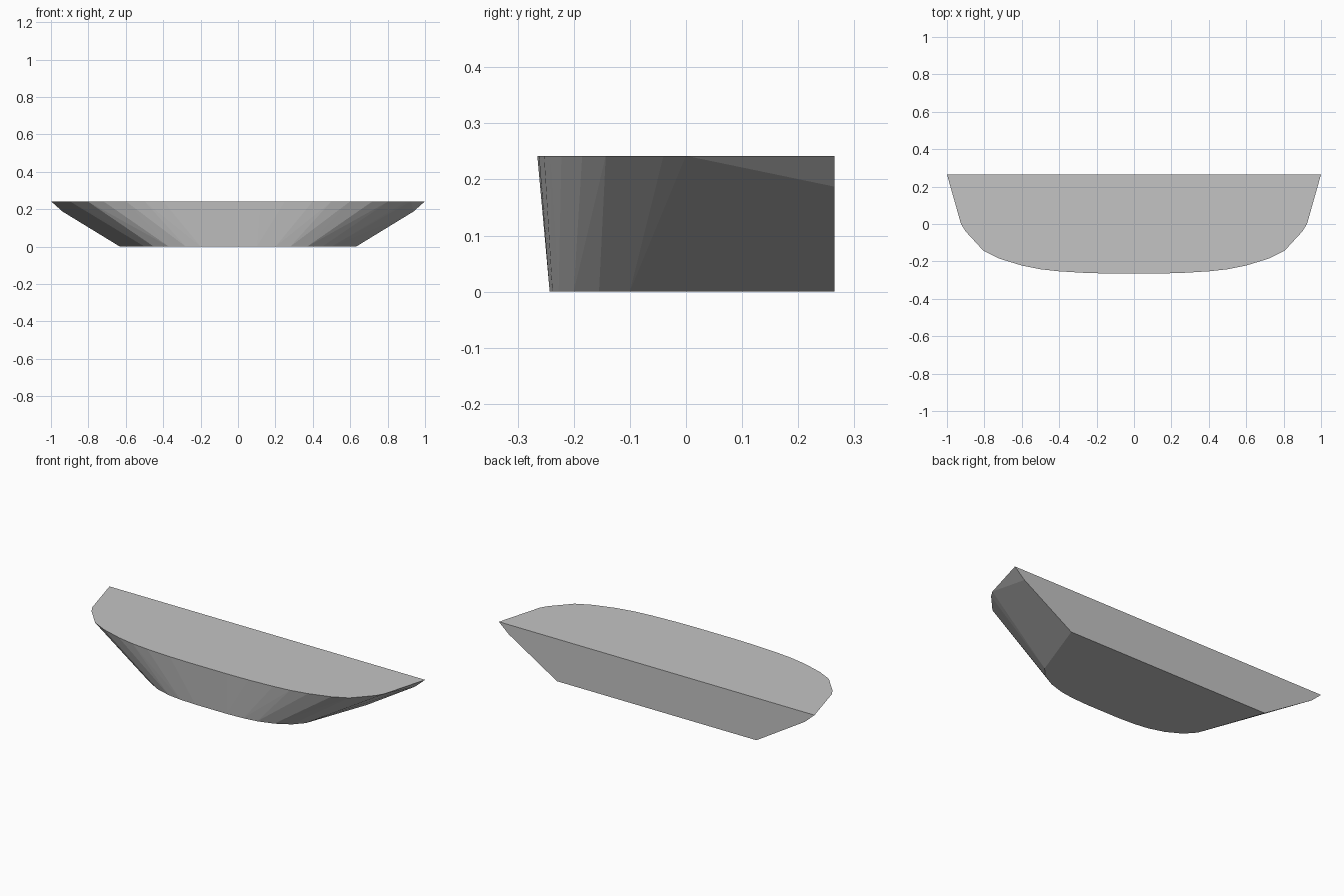
import bpy
import bmesh

cube = bpy.data.objects.get("Cube")
if cube:
    bpy.data.objects.remove(cube, do_unlink=True)

HEIGHT = 0.242
BACK = 0.265

# Half outlines (x, y), from the back corner round to the front middle
rim = [(1.0, BACK), (0.925, 0.0), (0.9, -0.04), (0.805, -0.143), (0.72, -0.185),
       (0.6, -0.222), (0.5, -0.242), (0.4, -0.253), (0.25, -0.262), (0.12, -0.265)]
base = [(0.632, BACK), (0.5, -0.1), (0.45, -0.155), (0.37, -0.2),
        (0.28, -0.227), (0.2, -0.238), (0.1, -0.243)]
# Chipped corner on the back edge, just under the rim
corner = (0.938, BACK, 0.187)

points = [(x, y, HEIGHT) for x, y in rim] + [(x, y, 0) for x, y in base] + [corner]

# Solid hull spanned between the mirrored rim and base outlines
bm = bmesh.new()
for x, y, z in points:
    for side in (1, -1):
        bm.verts.new((side * x, y, z))
hull = bmesh.ops.convex_hull(bm, input=bm.verts[:])
loose = {v for v in hull["geom_interior"] if isinstance(v, bmesh.types.BMVert)}
bmesh.ops.delete(bm, geom=list(loose), context="VERTS")

# Merge the flat triangles on the top, bottom and back
bmesh.ops.dissolve_limit(bm, angle_limit=0.005, verts=bm.verts[:], edges=bm.edges[:])
bmesh.ops.recalc_face_normals(bm, faces=bm.faces[:])

mesh = bpy.data.meshes.new("tapered_half_bowl")
bm.to_mesh(mesh)
bm.free()
body = bpy.data.objects.new("tapered_half_bowl", mesh)
bpy.context.collection.objects.link(body)

# Plain grey
grey = bpy.data.materials.new("light grey")
grey.use_nodes = True
colour = (0.55, 0.55, 0.55, 1)
grey.diffuse_color = colour
grey.node_tree.nodes["Principled BSDF"].inputs["Base Color"].default_value = colour
mesh.materials.append(grey)
